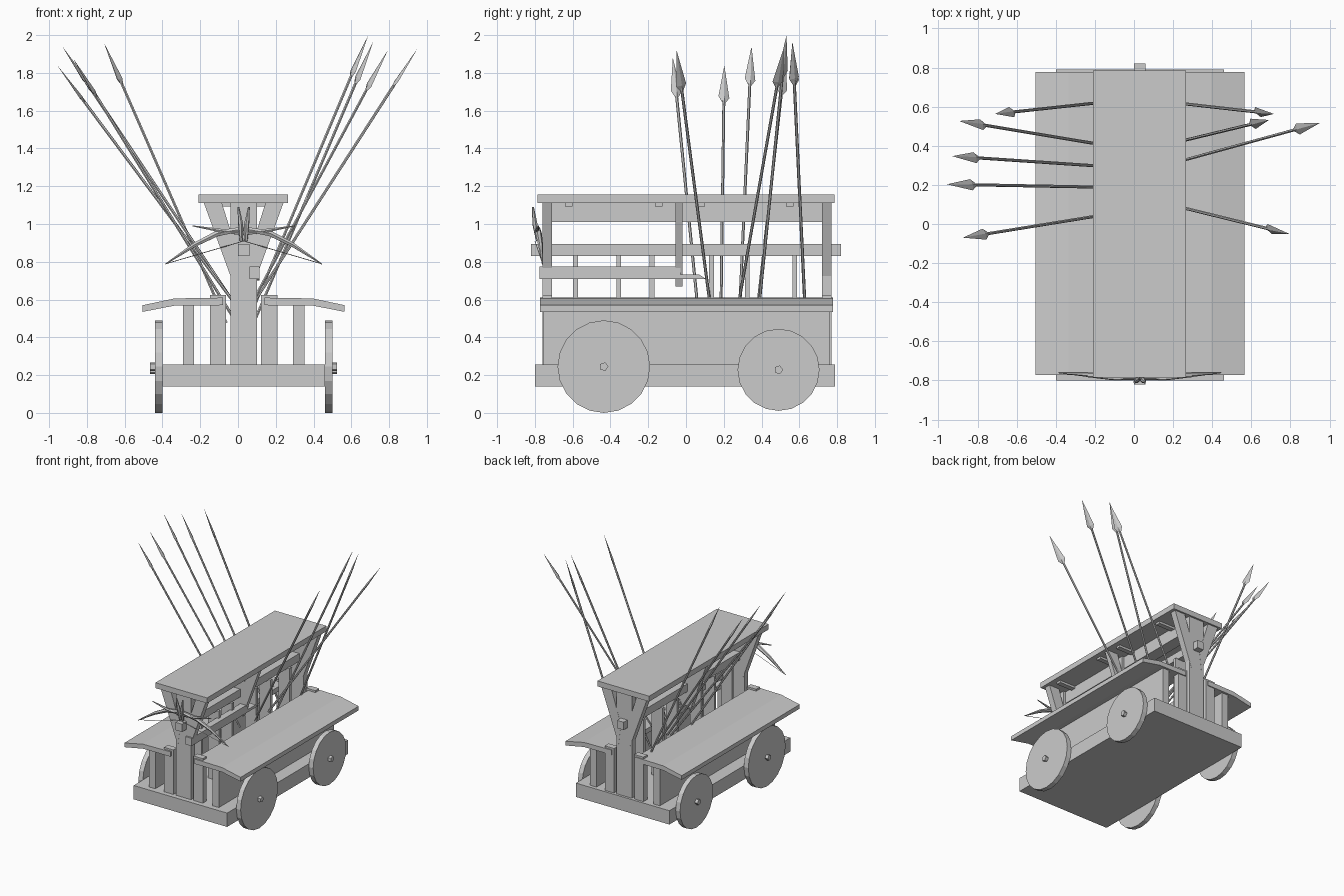
import bpy, bmesh
from math import pi
from mathutils import Vector, Matrix

if "Cube" in bpy.data.objects:
    bpy.data.objects.remove(bpy.data.objects["Cube"])

CX = 0.03  # centre line of the cart


def finish(name, bm):
    bmesh.ops.recalc_face_normals(bm, faces=bm.faces)
    me = bpy.data.meshes.new(name)
    bm.to_mesh(me)
    bm.free()
    ob = bpy.data.objects.new(name, me)
    bpy.context.collection.objects.link(ob)
    return ob


def box(name, x0, x1, y0, y1, z0, z1):
    bm = bmesh.new()
    m = Matrix.Translation(((x0 + x1) / 2, (y0 + y1) / 2, (z0 + z1) / 2)) @ Matrix.Diagonal((x1 - x0, y1 - y0, z1 - z0, 1))
    bmesh.ops.create_cube(bm, size=1, matrix=m)
    return finish(name, bm)


def prism(name, pts, a, b, axis):
    """Extrude a 2D profile from a to b along x (profile y,z) or y (profile x,z)."""
    bm = bmesh.new()
    place = (lambda p, t: (t, p[0], p[1])) if axis == 'x' else (lambda p, t: (p[0], t, p[1]))
    face = bm.faces.new([bm.verts.new(place(p, a)) for p in pts])
    ext = bmesh.ops.extrude_face_region(bm, geom=[face])
    vec = Vector(place((0, 0), b - a))
    bmesh.ops.translate(bm, vec=vec, verts=[v for v in ext['geom'] if isinstance(v, bmesh.types.BMVert)])
    return finish(name, bm)


def disc(name, x0, x1, y, z, r, sides):
    bm = bmesh.new()
    m = Matrix.Translation(((x0 + x1) / 2, y, z)) @ Matrix.Rotation(pi / 2, 4, 'Y')
    bmesh.ops.create_cone(bm, cap_ends=True, segments=sides, radius1=r, radius2=r, depth=abs(x1 - x0), matrix=m)
    return finish(name, bm)


def limb(name, pts, radii, sides=6):
    """Tapered tube through points."""
    cu = bpy.data.curves.new(name, 'CURVE')
    cu.dimensions = '3D'
    cu.bevel_depth = 1
    cu.bevel_resolution = (sides - 4) // 2
    cu.use_fill_caps = True
    sp = cu.splines.new('POLY')
    sp.use_smooth = False
    sp.points.add(len(pts) - 1)
    for p, co, r in zip(sp.points, pts, radii):
        p.co = (*co, 1)
        p.radius = r
    ob = bpy.data.objects.new(name, cu)
    bpy.context.collection.objects.link(ob)
    return ob


# cart bed
box("bed", -0.40, 0.46, -0.80, 0.79, 0.14, 0.255)

# wheels with hubs
for side, xi, xo, xh in (("left", -0.40, -0.44, -0.465), ("right", 0.46, 0.50, 0.525)):
    for end, y, z, r in (("front", -0.435, 0.245, 0.245), ("rear", 0.49, 0.228, 0.217)):
        disc(f"{end}_{side}_wheel", xi, xo, y, z, r, 20)
        disc(f"{end}_{side}_hub", xi, xh, y, z, 0.024, 5)

# side walls, inner end posts and bent bench boards
for side, s in (("left", -1), ("right", 1)):
    X = lambda d: CX + s * d
    box(f"{side}_wall", *sorted((X(0.262), X(0.322))), -0.755, 0.76, 0.25, 0.585)
    for end, y0, y1 in (("front", -0.76, -0.71), ("rear", 0.72, 0.77)):
        box(f"{end}_{side}_post", *sorted((X(0.093), X(0.178))), y0, y1, 0.25, 0.625)
    prof = [(X(0.11), 0.61), (X(0.365), 0.606), (X(0.535), 0.57),
            (X(0.535), 0.535), (X(0.365), 0.568), (X(0.11), 0.57)]
    prism(f"{side}_bench", prof, -0.773, 0.778, 'y')

# central posts with V braces holding the roof
for end, y0, y1, z0 in (("front", -0.76, -0.71, 0.25), ("middle", -0.055, -0.02, 0.71), ("rear", 0.72, 0.77, 0.25)):
    box(f"{end}_centre_post", -0.04, 0.10, y0, y1, z0, 1.11)
    for side, s in (("left", -1), ("right", 1)):
        prof = [(CX + s * d, z) for d, z in ((0.21, 1.11), (0.115, 1.11), (0.03, 0.84), (0.05, 0.67))]
        prism(f"{end}_{side}_brace", prof, y0 - 0.001, y1 + 0.001, 'y')

# roof, ridge beam and battens
box("roof", -0.21, 0.265, -0.785, 0.785, 1.11, 1.155)
box("ridge_beam", -0.02, 0.08, -0.72, 0.73, 1.01, 1.112)
for y in (-0.62, -0.145, 0.08, 0.55):
    box("roof_batten", -0.17, 0.225, y - 0.02, y + 0.02, 1.092, 1.112)

# through rail, slats below it and the tapered side shelf
box("rail", 0.0, 0.06, -0.82, 0.82, 0.83, 0.895)
for y in (-0.585, -0.355, -0.18, 0.135, 0.325, 0.575):
    box("rail_slat", -0.02, 0.08, y - 0.012, y + 0.012, 0.25, 0.835)
prism("side_shelf", [(-0.775, 0.71), (-0.775, 0.775), (-0.03, 0.775), (-0.03, 0.732),
                     (0.07, 0.732), (0.12, 0.70), (0.10, 0.71)], 0.06, 0.115, 'x')

# spears: tip, point where the shaft passes bench level
SPEARS = [
    ((-0.71, 0.563, 1.96), (-0.12, 0.627, 0.61)),
    ((-0.895, 0.527, 1.89), (-0.04, 0.385, 0.61)),
    ((-0.93, 0.347, 1.94), (-0.04, 0.287, 0.61)),
    ((-0.957, 0.203, 1.84), (-0.04, 0.186, 0.61)),
    ((-0.875, -0.07, 1.88), (-0.09, 0.057, 0.61)),
    ((0.716, 0.563, 1.965), (0.14, 0.628, 0.61)),
    ((0.69, 0.532, 2.0), (0.105, 0.391, 0.61)),
    ((0.951, 0.517, 1.93), (0.10, 0.284, 0.61)),
    ((0.793, -0.05, 1.92), (0.10, 0.12, 0.63)),
]
for tip, low in SPEARS:
    tip, low = Vector(tip), Vector(low)
    d = (tip - low).normalized()
    s = 1 if tip.x > 0 else -1
    n = d.cross(Vector((0.6 * s, -0.6 * s, 0.5))).normalized()
    w = n.cross(d)
    rot = Matrix((w, n, d)).transposed().to_4x4()
    bm = bmesh.new()
    bmesh.ops.create_cone(bm, cap_ends=True, segments=6, radius1=0.008, radius2=0.008, depth=1.42,
                          matrix=Matrix.Translation(tip - d * 0.91) @ rot)
    finish("spear_shaft", bm)
    # flat head: long point and short shoulder
    bm = bmesh.new()
    flat = Matrix.Diagonal((1, 0.3, 1, 1))
    for r1, r2, dep, off in ((0.03, 0, 0.21, 0.105), (0.01, 0.03, 0.035, 0.2275)):
        bmesh.ops.create_cone(bm, cap_ends=True, segments=4, radius1=r1, radius2=r2, depth=dep,
                              matrix=Matrix.Translation(tip - d * off) @ rot @ flat)
    finish("spear_head", bm)

# bow ornament on the front post
for side, s in (("left", -1), ("right", 1)):
    P = lambda d, y, z: (CX + s * d, y, z)
    limb(f"{side}_bow_arm", [P(0, -0.785, 0.975), P(0.14, -0.78, 0.95), P(0.26, -0.77, 0.89), P(0.415, -0.76, 0.787)],
         [0.014, 0.017, 0.013, 0.003])
    limb(f"{side}_bow_horn", [P(0, -0.78, 0.95), P(0.12, -0.79, 0.965), P(0.27, -0.78, 0.99)], [0.012, 0.011, 0.003])
    limb(f"{side}_bow_string", [P(0, -0.80, 0.91), P(0.41, -0.76, 0.79)], [0.002, 0.002], 4)
    limb(f"{side}_bow_stock", [P(0.012, -0.785, 0.91), P(0.016, -0.80, 1.0), P(0.028, -0.81, 1.09)],
         [0.009, 0.014, 0.005])
